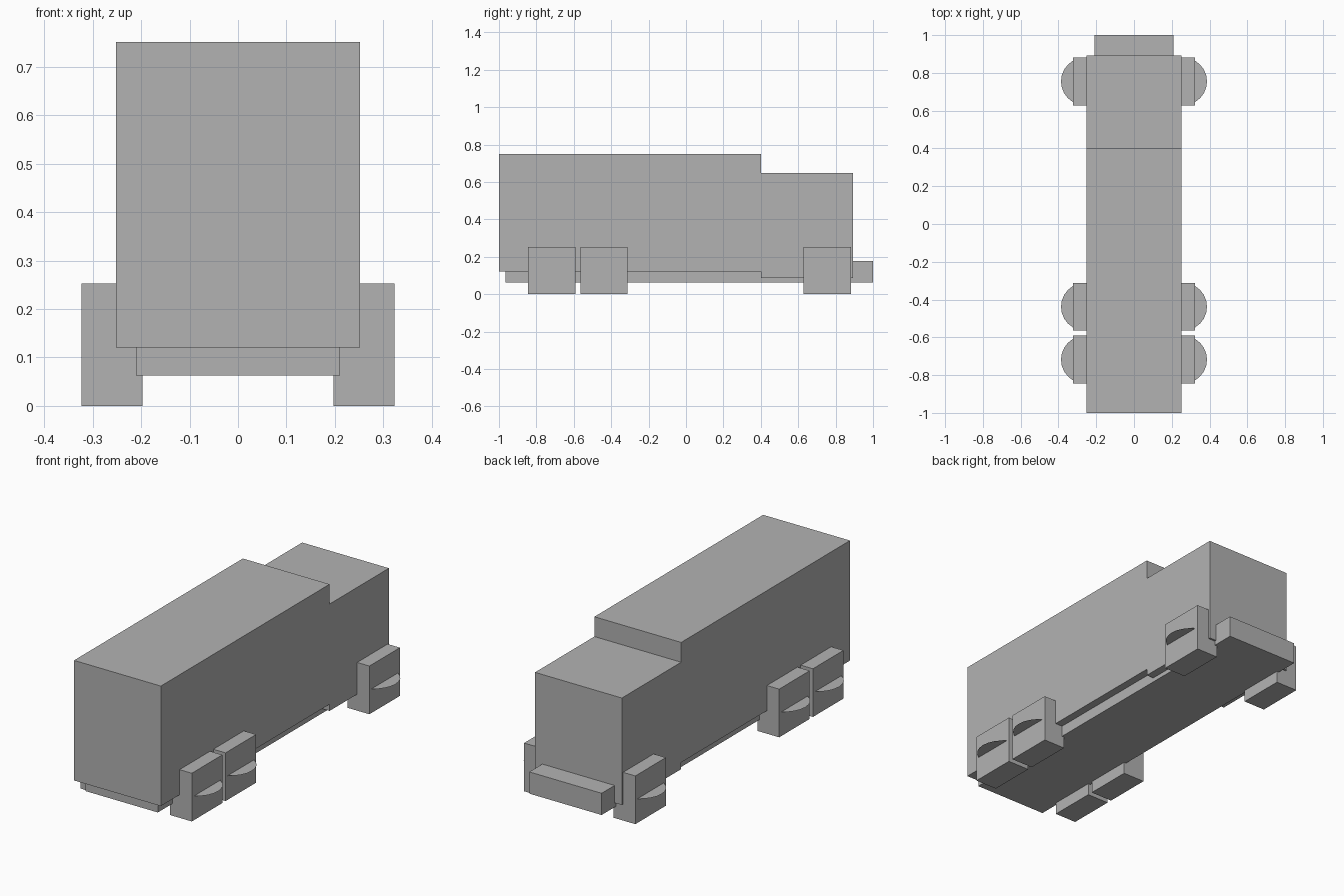
import bpy

if "Cube" in bpy.data.objects:
    bpy.data.objects.remove(bpy.data.objects["Cube"])

# Single plain grey for the whole truck
grey = bpy.data.materials.new("plain grey")
grey.diffuse_color = (0.448, 0.448, 0.448, 1.0)
grey.use_nodes = True
grey.node_tree.nodes["Principled BSDF"].inputs["Base Color"].default_value = grey.diffuse_color


def box(name, x, y, z):
    """Box from (min, max) ranges on each axis."""
    ranges = (x, y, z)
    bpy.ops.mesh.primitive_cube_add(size=1)
    ob = bpy.context.object
    ob.name = name
    for v in ob.data.vertices:
        v.co = [(a + b) / 2 + c * (b - a) for c, (a, b) in zip(v.co, ranges)]
    ob.data.materials.append(grey)
    return ob


# Body
box("cargo_box", (-0.252, 0.252), (-1.0, 0.40), (0.121, 0.751))
box("cab", (-0.252, 0.252), (0.40, 0.892), (0.086, 0.647))
box("chassis", (-0.21, 0.21), (-0.965, 1.0), (0.063, 0.177))

# Block wheels, each with a flat horizontal disc through its middle
R = 0.1265
for axle, y in (("front", 0.755), ("middle", -0.438), ("rear", -0.718)):
    for side, s in (("left", -1), ("right", 1)):
        x = s * 0.26
        box(f"{axle}_{side}_wheel", (x - 0.063, x + 0.063),
            (y - R, y + R), (0.0, 2 * R))
        bpy.ops.mesh.primitive_circle_add(vertices=24, radius=R, fill_type='NGON',
                                          location=(x, y, R))
        disc = bpy.context.object
        disc.name = f"{axle}_{side}_wheel_disc"
        disc.data.materials.append(grey)
